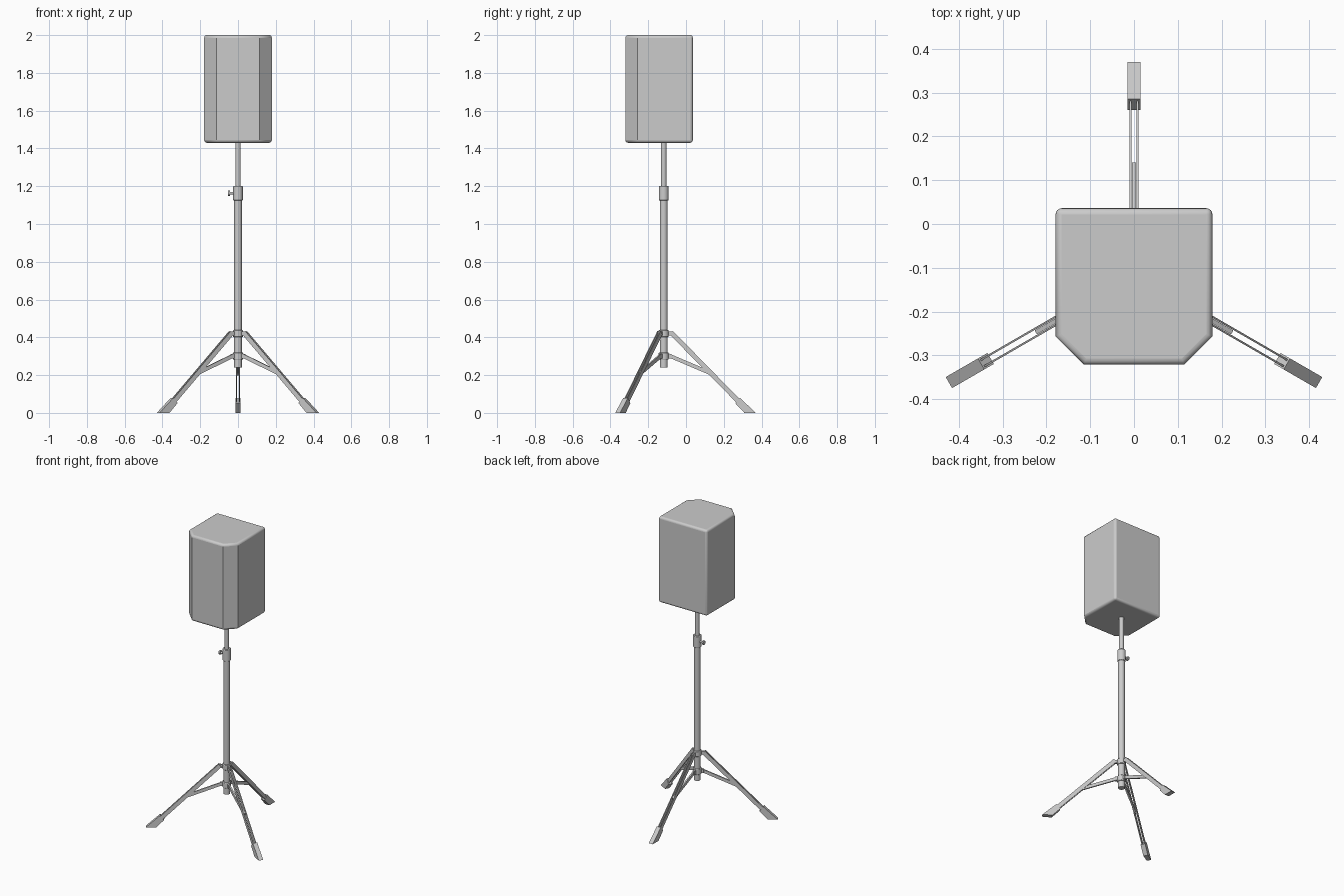
import bpy, bmesh
from math import pi, radians, hypot
from mathutils import Matrix, Vector

if "Cube" in bpy.data.objects:
    bpy.data.objects.remove(bpy.data.objects["Cube"])

CY = -0.118  # pole axis in y


def finish(name, bm, smooth=True):
    bmesh.ops.recalc_face_normals(bm, faces=bm.faces)
    me = bpy.data.meshes.new(name)
    bm.to_mesh(me)
    bm.free()
    ob = bpy.data.objects.new(name, me)
    bpy.context.collection.objects.link(ob)
    if smooth:
        bpy.ops.object.select_all(action='DESELECT')
        ob.select_set(True)
        bpy.context.view_layer.objects.active = ob
        bpy.ops.object.shade_smooth_by_angle(angle=radians(35))
    return ob


def cylinder(name, r, a, b, sides=24, bevel=0.0):
    a, b = Vector(a), Vector(b)
    d = b - a
    bm = bmesh.new()
    m = Matrix.Translation((a + b) / 2) @ d.to_track_quat('Z', 'Y').to_matrix().to_4x4()
    bmesh.ops.create_cone(bm, cap_ends=True, segments=sides, radius1=r, radius2=r,
                          depth=d.length, matrix=m)
    ob = finish(name, bm)
    if bevel:
        mod = ob.modifiers.new("bevel", 'BEVEL')
        mod.width, mod.segments = bevel, 2
        mod.limit_method, mod.angle_limit = 'ANGLE', radians(50)
    return ob


def extrude(bm, pts, offset):
    f = bm.faces.new([bm.verts.new(p) for p in pts])
    g = bmesh.ops.extrude_face_region(bm, geom=[f])
    bmesh.ops.translate(bm, vec=offset,
                        verts=[v for v in g['geom'] if isinstance(v, bmesh.types.BMVert)])


def radial(name, profile, slabs, angle):
    """Prism of an (r, z) profile, turned about the pole; slabs = sideways ranges."""
    bm = bmesh.new()
    for s0, s1 in slabs:
        extrude(bm, [(r, s0, z) for r, z in profile], (0, s1 - s0, 0))
    bm.transform(Matrix.Translation((0, CY, 0)) @ Matrix.Rotation(angle, 4, 'Z'))
    return finish(name, bm, False)


def bar(p, q, t):
    """Rectangle profile of thickness t along p-q."""
    dx, dz = q[0] - p[0], q[1] - p[1]
    k = t / 2 / hypot(dx, dz)
    nx, nz = -dz * k, dx * k
    return [(p[0] + nx, p[1] + nz), (q[0] + nx, q[1] + nz),
            (q[0] - nx, q[1] - nz), (p[0] - nx, p[1] - nz)]


# Speaker cabinet with chamfered front corners and rounded edges
bm = bmesh.new()
half = [(0.115, -0.321), (0.179, -0.257), (0.179, 0.036)]
outline = half + [(-x, y) for x, y in reversed(half)]
extrude(bm, [(x, y, 1.43) for x, y in outline], (0, 0, 0.57))
cabinet = finish("cabinet", bm)
mod = cabinet.modifiers.new("bevel", 'BEVEL')
mod.width, mod.segments = 0.014, 4
mod.limit_method, mod.angle_limit = 'ANGLE', radians(50)

# Pole, collars
cylinder("inner_pole", 0.0145, (0, CY, 1.10), (0, CY, 1.44))
cylinder("outer_pole", 0.0205, (0, CY, 0.24), (0, CY, 1.19))
cylinder("clamp_collar", 0.0255, (0, CY, 1.125), (0, CY, 1.202), bevel=0.003)
cylinder("upper_leg_collar", 0.0265, (0, CY, 0.402), (0, CY, 0.438), bevel=0.003)
cylinder("lower_leg_collar", 0.0265, (0, CY, 0.282), (0, CY, 0.32), bevel=0.003)

# Clamp knob
cylinder("knob_shaft", 0.007, (-0.02, CY, 1.163), (-0.046, CY, 1.163), 12)
cylinder("knob_head", 0.014, (-0.042, CY, 1.163), (-0.053, CY, 1.163), 16, 0.002)

# Three tripod legs: twin rails, brace, pivot lugs, rubber foot
foot = [(0.378, 0.052), (0.403, 0.08), (0.488, 0.0), (0.427, 0.0)]
for i in range(3):
    a = pi / 2 + i * 2 * pi / 3
    n = f"_{i + 1}"
    radial("leg_rails" + n, bar((0.04, 0.425), (0.40, 0.057), 0.025),
           [(-0.0105, -0.006), (0.006, 0.0105)], a)
    radial("leg_brace" + n, bar((0.02, 0.307), (0.255, 0.207), 0.02), [(-0.005, 0.005)], a)
    radial("leg_lug" + n, bar((0.015, 0.42), (0.05, 0.42), 0.022), [(-0.006, 0.006)], a)
    radial("brace_lug" + n, bar((0.015, 0.301), (0.04, 0.301), 0.024), [(-0.008, 0.008)], a)
    radial("foot" + n, foot, [(-0.0145, 0.0145)], a)
